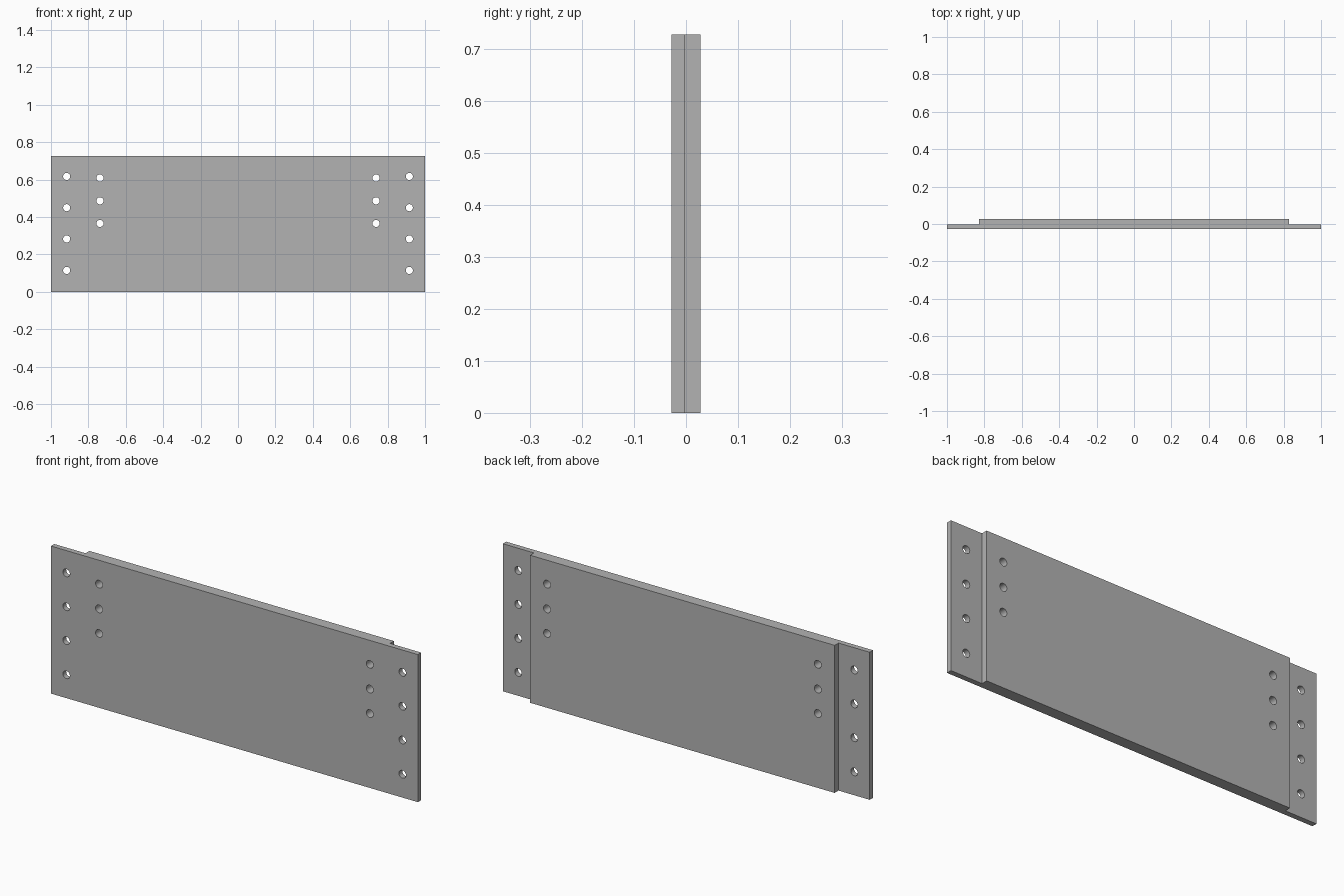
import bpy
import bmesh
from mathutils import Matrix, Vector

cube = bpy.data.objects.get("Cube")
if cube:
    bpy.data.objects.remove(cube, do_unlink=True)

HEIGHT, HALF_DEPTH, STEP_Y = 0.727, 0.028, -0.002
HALF_WIDTH, PANEL_HALF = 1.0, 0.83
HOLE_RADIUS = 0.019

# Single grey finish
grey = bpy.data.materials.new("plain_grey")
grey.use_nodes = True
colour = (0.45, 0.45, 0.45, 1)
grey.diffuse_color = colour
grey.node_tree.nodes["Principled BSDF"].inputs["Base Color"].default_value = colour


def add_object(name, bm):
    bmesh.ops.recalc_face_normals(bm, faces=bm.faces)
    mesh = bpy.data.meshes.new(name)
    bm.to_mesh(mesh)
    bm.free()
    mesh.materials.append(grey)
    obj = bpy.data.objects.new(name, mesh)
    bpy.context.collection.objects.link(obj)
    return obj


# Board with rebated ends: half of the plan outline, mirrored, then extruded up
half = [(HALF_WIDTH, -HALF_DEPTH), (HALF_WIDTH, STEP_Y),
        (PANEL_HALF, STEP_Y), (PANEL_HALF, HALF_DEPTH)]
outline = half + [(-x, y) for x, y in reversed(half)]
bm = bmesh.new()
face = bm.faces.new([bm.verts.new((x, y, 0)) for x, y in outline])
top = bmesh.ops.extrude_face_region(bm, geom=[face])["geom"]
bmesh.ops.translate(bm, vec=Vector((0, 0, HEIGHT)),
                    verts=[v for v in top if isinstance(v, bmesh.types.BMVert)])
board = add_object("rebated_board", bm)

# Hole columns: four through each end flange, three through the thick panel
columns = [(0.916, (0.115, 0.283, 0.45, 0.617)),
           (0.738, (0.366, 0.487, 0.609))]
bm = bmesh.new()
for x, heights in columns:
    for side in (-1, 1):
        for z in heights:
            place = Matrix.Translation((side * x, 0, z)) @ Matrix.Rotation(1.5707963, 4, "X")
            bmesh.ops.create_cone(bm, cap_ends=True, segments=32, radius1=HOLE_RADIUS,
                                  radius2=HOLE_RADIUS, depth=0.2, matrix=place)
cutter = add_object("hole_cutter", bm)
cutter.hide_render = True

# Drill the holes
drill = board.modifiers.new("holes", "BOOLEAN")
drill.operation = "DIFFERENCE"
drill.solver = "EXACT"
drill.object = cutter
bpy.ops.object.select_all(action="DESELECT")
board.select_set(True)
bpy.context.view_layer.objects.active = board
bpy.ops.object.modifier_apply(modifier=drill.name)
bpy.data.objects.remove(cutter, do_unlink=True)
bpy.ops.object.shade_smooth_by_angle()
